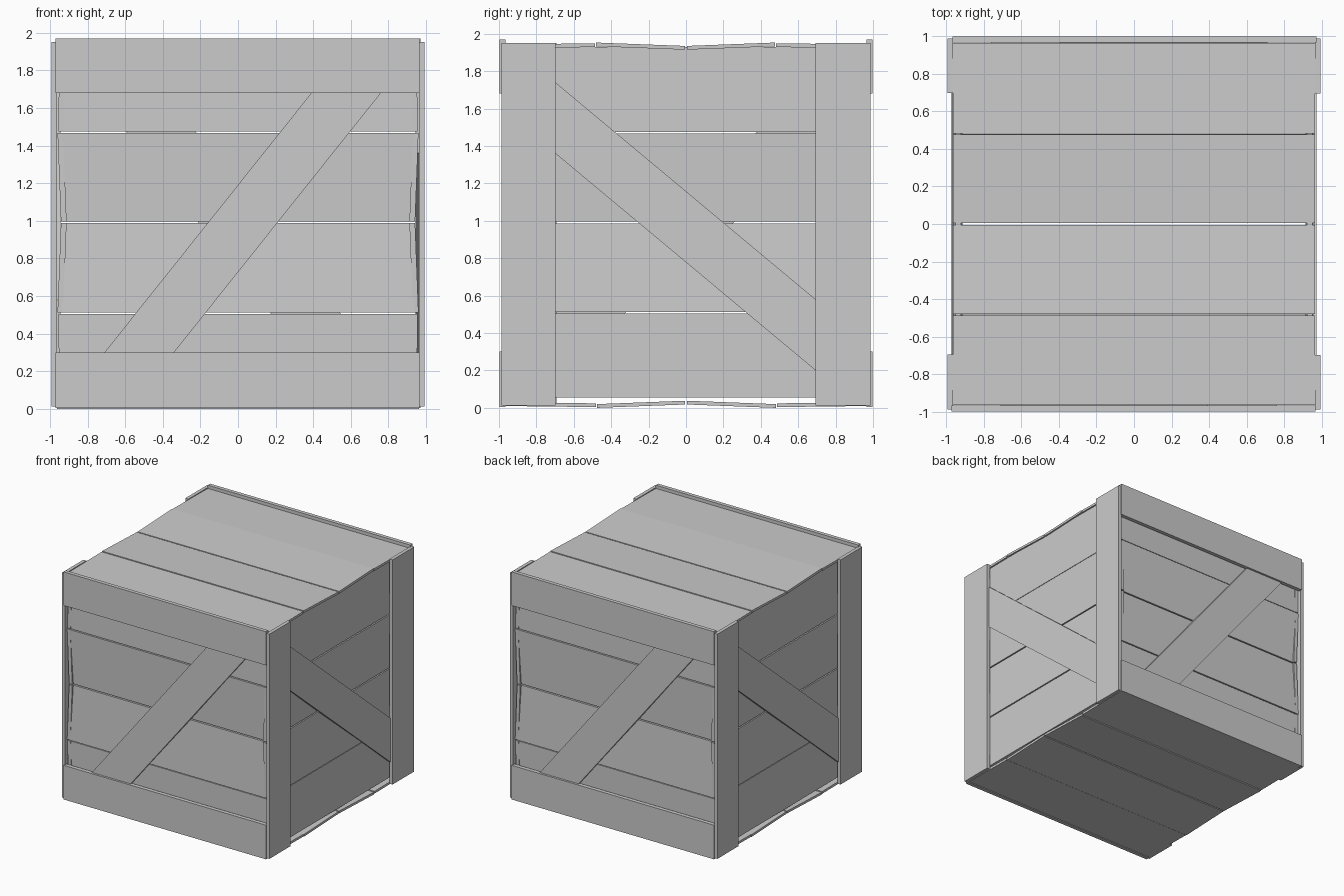
import bpy, bmesh
from mathutils import Vector, Matrix

if "Cube" in bpy.data.objects:
    bpy.data.objects.remove(bpy.data.objects["Cube"])

MID = 0.98  # height of the crate centre


def prism(name, outline, axis, a, b, turn=None):
    """Extrude a closed 2D outline along an axis from a to b."""
    def place(p, d):
        return {'x': Vector((d, p[0], p[1])),
                'y': Vector((p[0], d, p[1])),
                'z': Vector((p[0], p[1], d))}[axis]
    bm = bmesh.new()
    face = bm.faces.new([bm.verts.new(place(p, a)) for p in outline])
    ext = bmesh.ops.extrude_face_region(bm, geom=[face])['geom']
    verts = [v for v in ext if isinstance(v, bmesh.types.BMVert)]
    bmesh.ops.translate(bm, verts=verts, vec=place((0, 0), b - a))
    bmesh.ops.recalc_face_normals(bm, faces=bm.faces)
    if turn:
        bmesh.ops.transform(bm, matrix=turn, verts=bm.verts)
    me = bpy.data.meshes.new(name)
    bm.to_mesh(me)
    bm.free()
    ob = bpy.data.objects.new(name, me)
    bpy.context.collection.objects.link(ob)
    return ob


def rect(x0, x1, y0, y1):
    return [(x0, y0), (x1, y0), (x1, y1), (x0, y1)]


def panel(name, half_len, half_wid, peak, matrix, thick=0.02):
    """Four slightly tilted planks running along local x, facing local z."""
    edges = [(-half_wid, -0.487), (-0.48, -0.005), (0.005, 0.475), (0.482, half_wid)]
    drops = [(0.010, 0.004), (0.0, 0.018), (0.018, 0.0), (0.004, 0.010)]
    for i, ((v0, v1), (d0, d1)) in enumerate(zip(edges, drops)):
        t0, t1 = peak - d0, peak - d1
        outline = [(v0, t0 - thick), (v1, t1 - thick), (v1, t1), (v0, t0)]
        prism(f"{name}_{i + 1}", outline, 'x', -half_len, half_len, matrix)


def basis(u, v, w, z):
    m = Matrix((u, v, w)).transposed().to_4x4()
    m.translation = (0, 0, z)
    return m


# Lid and floor planks
panel("lid_plank", 0.963, 0.963, 1.953, basis((1, 0, 0), (0, 1, 0), (0, 0, 1), 0))
panel("floor_plank", 0.963, 0.963, 0.0, basis((1, 0, 0), (0, -1, 0), (0, 0, -1), 0))

# The two halves of the crate repeat with a half turn about z
for s, end, side in ((1, "front", "right"), (-1, "back", "left")):
    half_turn = Matrix.Diagonal((s, s, 1, 1))

    # Wall planks
    panel(f"{end}_plank", 0.935, 0.937, 0.962,
          half_turn @ basis((1, 0, 0), (0, 0, 1), (0, -1, 0), MID + 0.012))
    panel(f"{side}_plank", 0.96, 0.937, 0.96,
          half_turn @ basis((0, 1, 0), (0, 0, 1), (1, 0, 0), MID + 0.012), 0.03)

    # Horizontal rails on the end wall
    for tag, z0, z1 in (("bottom", 0.005, 0.30), ("top", 1.68, 1.97)):
        prism(f"{end}_{tag}_rail", rect(-0.97, 0.965, z0, z1), 'y', -0.998, -0.965, half_turn)

    # Upright posts on the side wall
    for tag, y0, y1 in (("a", -0.987, -0.698), ("b", 0.693, 0.987)):
        prism(f"{side}_post_{tag}", rect(y0, y1, 0.012, 1.952), 'x', 0.962, 0.992, half_turn)

    # Diagonal braces
    prism(f"{end}_brace", [(-0.71, 0.30), (-0.34, 0.30), (0.76, 1.68), (0.39, 1.68)],
          'y', -0.98, -0.945, half_turn)
    prism(f"{side}_brace", [(-0.698, 1.36), (0.693, 0.20), (0.693, 0.58), (-0.698, 1.74)],
          'x', 0.945, 0.972, half_turn)
